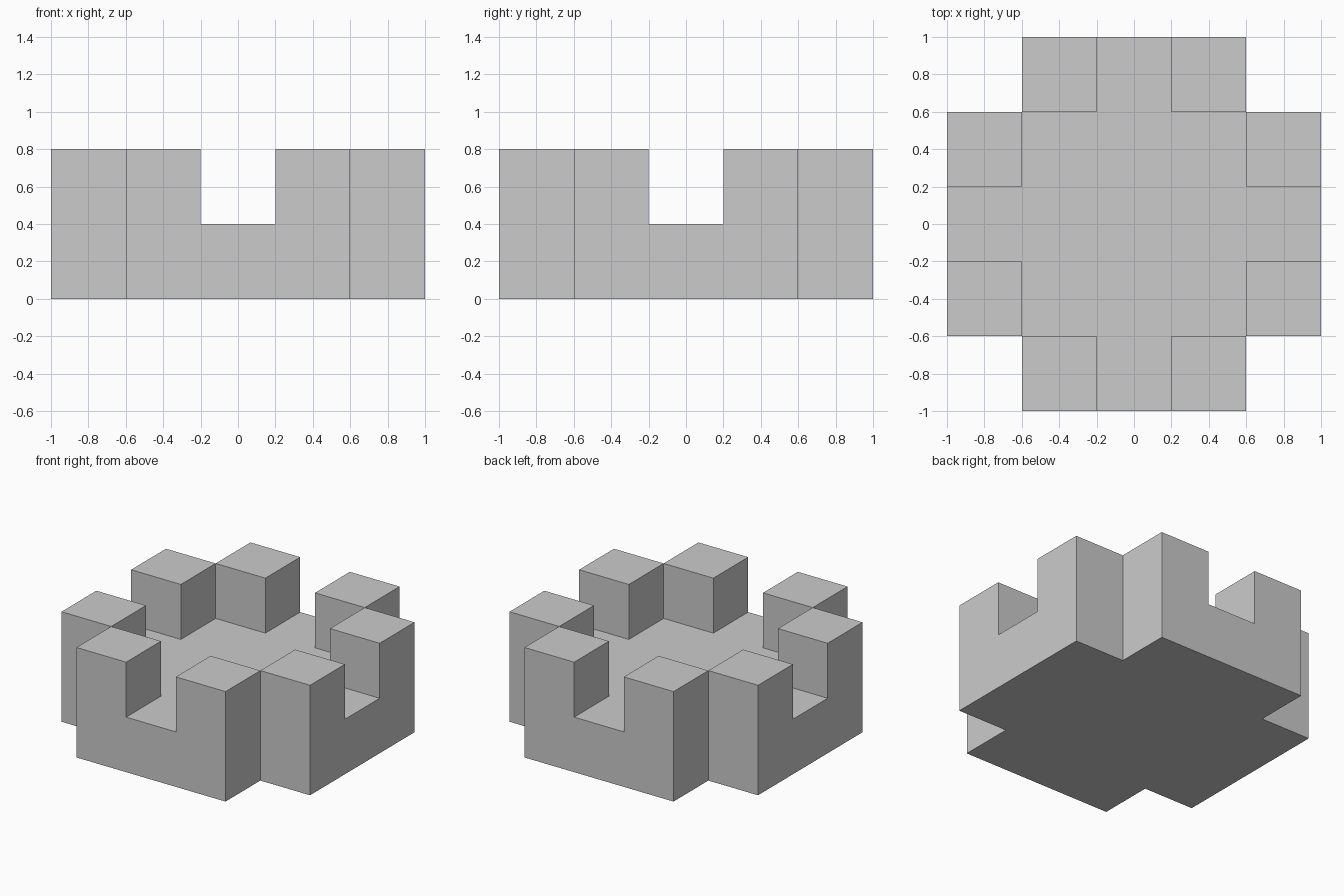
import bpy, bmesh

if "Cube" in bpy.data.objects:
    bpy.data.objects.remove(bpy.data.objects["Cube"])

STEP = 0.4   # cell size and level height
N = 5        # cells per side

# One material for the stone
stone = bpy.data.materials.new("light grey stone")
stone.diffuse_color = (0.6, 0.6, 0.6, 1)
stone.use_nodes = True
stone.node_tree.nodes["Principled BSDF"].inputs["Base Color"].default_value = stone.diffuse_color


def level(i, j):
    """Height in steps: cut-out corners 0, merlons beside them 2, floor 1."""
    if not (0 <= i < N and 0 <= j < N):
        return 0
    a, b = sorted((abs(i - 2), abs(j - 2)))
    if b < 2:
        return 1
    return (1, 2, 0)[a]


bm = bmesh.new()


def quad(points):
    bm.faces.new([bm.verts.new([c * STEP for c in p]) for p in points])


# Floor, merlon tops, underside and exposed walls, cell by cell
for i in range(N):
    for j in range(N):
        h = level(i, j)
        if h == 0:
            continue
        x, y = i - N / 2, j - N / 2
        ring = [(x, y), (x + 1, y), (x + 1, y + 1), (x, y + 1)]
        quad([(*p, h) for p in ring])
        quad([(*p, 0) for p in reversed(ring)])
        for k, (di, dj) in enumerate(((0, -1), (1, 0), (0, 1), (-1, 0))):
            p, q = ring[k], ring[(k + 1) % 4]
            for z in range(level(i + di, j + dj), h):
                quad([(*p, z), (*q, z), (*q, z + 1), (*p, z + 1)])

# Weld and merge coplanar faces into clean flat sides
bmesh.ops.remove_doubles(bm, verts=bm.verts[:], dist=0.001)
bmesh.ops.dissolve_limit(bm, angle_limit=0.01, verts=bm.verts[:], edges=bm.edges[:])

mesh = bpy.data.meshes.new("battlement_tower_top")
bm.to_mesh(mesh)
bm.free()
mesh.materials.append(stone)
tower = bpy.data.objects.new("battlement_tower_top", mesh)
bpy.context.collection.objects.link(tower)
